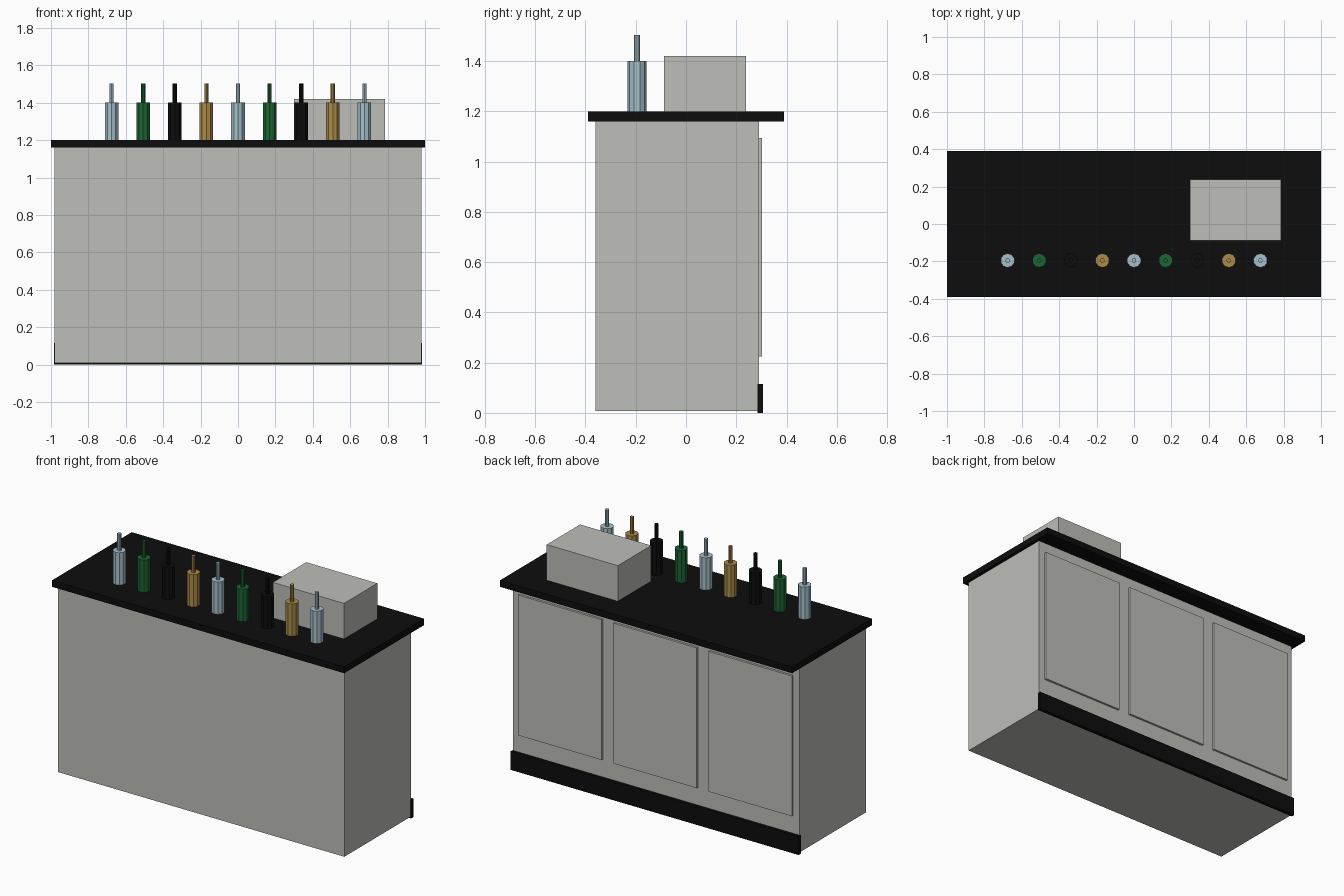
import bpy
import bmesh
from mathutils import Matrix, Vector

cube = bpy.data.objects.get("Cube")
if cube:
    bpy.data.objects.remove(cube, do_unlink=True)


def material(name, rgb):
    mat = bpy.data.materials.new(name)
    mat.use_nodes = True
    mat.diffuse_color = (*rgb, 1)
    mat.node_tree.nodes["Principled BSDF"].inputs["Base Color"].default_value = (*rgb, 1)
    return mat


warm_grey = material("warm grey", (0.51, 0.515, 0.48))
black = material("black", (0.004, 0.004, 0.004))
pale_blue = material("pale blue glass", (0.38, 0.53, 0.59))
green = material("green glass", (0.012, 0.13, 0.033))
amber = material("amber glass", (0.42, 0.26, 0.07))


def add_object(name, bm, mat):
    mesh = bpy.data.meshes.new(name)
    bm.to_mesh(mesh)
    bm.free()
    mesh.materials.append(mat)
    obj = bpy.data.objects.new(name, mesh)
    bpy.context.collection.objects.link(obj)
    return obj


def box(name, low, high, mat):
    low, high = Vector(low), Vector(high)
    bm = bmesh.new()
    bmesh.ops.create_cube(bm, size=1, matrix=Matrix.Translation((low + high) / 2)
                          @ Matrix.Diagonal((*(high - low), 1)))
    return add_object(name, bm, mat)


def bottle(name, x, y, base, mat):
    # Body and thin neck, each a faceted cylinder
    bm = bmesh.new()
    for radius, z0, z1 in ((0.038, 0, 0.2), (0.012, 0.2, 0.303)):
        bmesh.ops.create_cone(bm, cap_ends=True, segments=10, radius1=radius, radius2=radius,
                              depth=z1 - z0,
                              matrix=Matrix.Translation((x, y, base + (z0 + z1) / 2)))
    return add_object(name, bm, mat)


# Cabinet, worktop and plinth
box("cabinet_body", (-0.98, -0.36, 0.008), (0.98, 0.29, 1.16), warm_grey)
box("countertop", (-1, -0.39, 1.16), (1, 0.39, 1.2), black)
box("kick_board", (-0.985, 0.285, 0), (0.985, 0.307, 0.115), black)

# Three raised doors on the back
for i, x in enumerate((-0.651, 0, 0.651)):
    box(f"door_{i + 1}", (x - 0.285, 0.285, 0.225), (x + 0.285, 0.303, 1.093), warm_grey)

# Box on the worktop
box("counter_box", (0.3, -0.088, 1.2), (0.787, 0.238, 1.42), warm_grey)

# Row of bottles in repeating colours
glass = (pale_blue, green, black, amber)
for i in range(9):
    bottle(f"bottle_{i + 1}", (i - 4) * 0.169, -0.195, 1.2, glass[i % 4])
